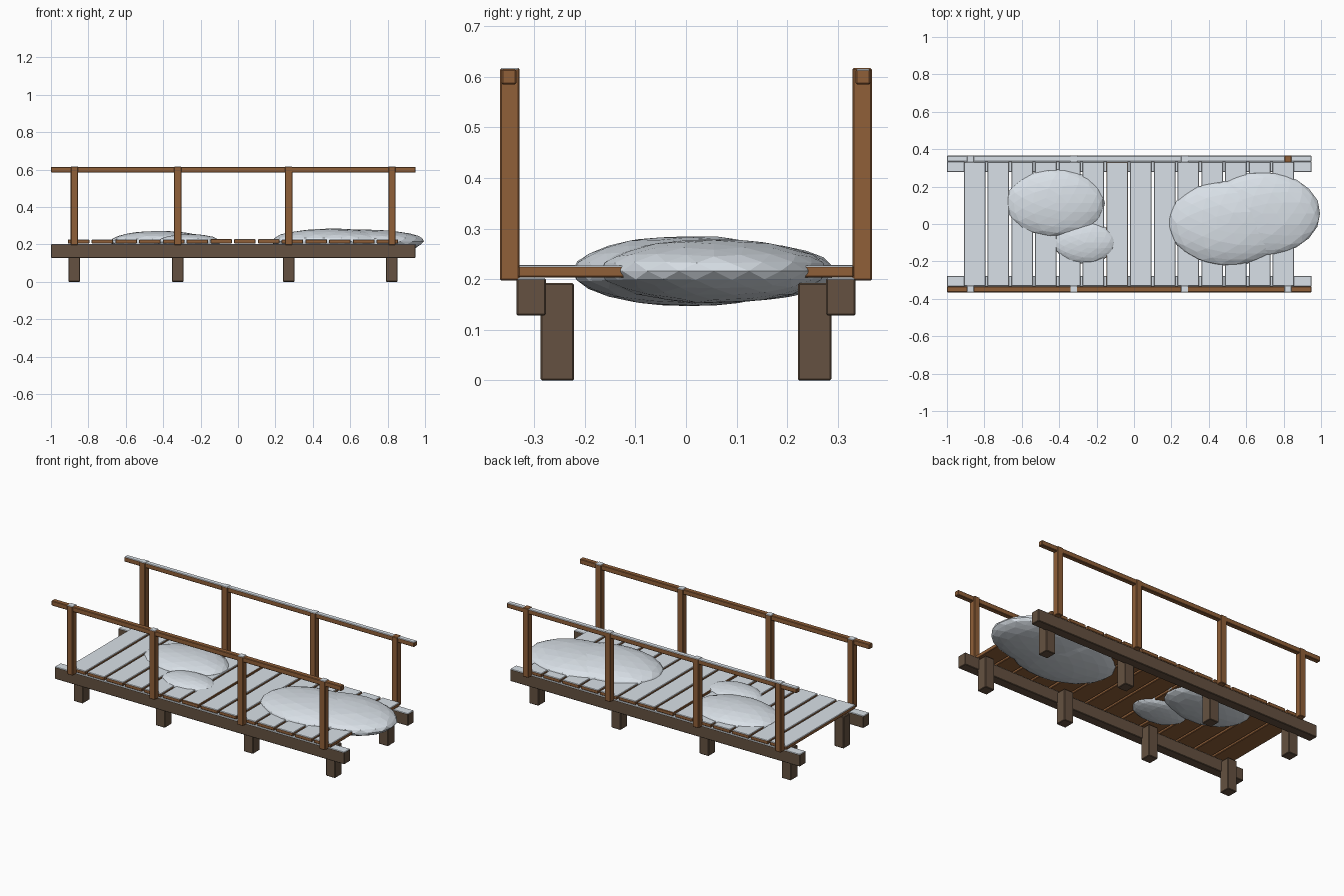
import bpy, bmesh, random
from mathutils import Vector

random.seed(4)
cube = bpy.data.objects.get("Cube")
if cube:
    bpy.data.objects.remove(cube, do_unlink=True)


def material(name, rgb):
    m = bpy.data.materials.new(name)
    m.use_nodes = True
    m.diffuse_color = (*rgb, 1)
    m.node_tree.nodes["Principled BSDF"].inputs["Base Color"].default_value = (*rgb, 1)
    return m


wood = material("warm_wood", (0.28, 0.115, 0.04))
dark = material("dark_wood", (0.13, 0.083, 0.052))
snow = material("snow", (0.78, 0.84, 0.90))


def finish(bm, name, mats):
    mesh = bpy.data.meshes.new(name)
    bm.to_mesh(mesh)
    bm.free()
    for m in mats:
        mesh.materials.append(m)
    obj = bpy.data.objects.new(name, mesh)
    bpy.context.collection.objects.link(obj)
    return obj


def timber(name, center, size, mat, snow_from=0.6, bevel=0.003):
    """Chamfered box; faces whose normal rises above snow_from are snowy."""
    bm = bmesh.new()
    bmesh.ops.create_cube(bm, size=1)
    bmesh.ops.scale(bm, vec=size, verts=bm.verts)
    bmesh.ops.bevel(bm, geom=bm.edges[:], offset=bevel, segments=1,
                    affect='EDGES', profile=0.5)
    bmesh.ops.translate(bm, vec=center, verts=bm.verts)
    bm.normal_update()
    for f in bm.faces:
        f.material_index = 1 if f.normal.z > snow_from else 0
    return finish(bm, name, [mat, snow])


BARE = 2
post_x = (-0.875, -0.322, 0.271, 0.823)

# Beams, legs, posts and handrails on both sides
for side, s in (("front", -1), ("back", 1)):
    timber(f"{side}_beam", (-0.025, s * 0.306, 0.165), (1.95, 0.058, 0.074), dark)
    timber(f"{side}_handrail", (-0.025, s * 0.35, 0.6), (1.95, 0.03, 0.03), wood,
           BARE if s < 0 else 0.6)
    for i, x in enumerate(post_x):
        timber(f"{side}_leg_{i + 1}", (x, s * 0.254, 0.096), (0.062, 0.066, 0.192), dark, BARE)
        bare = s > 0 and i == 3
        timber(f"{side}_post_{i + 1}", (x, s * 0.348, 0.407), (0.039, 0.039, 0.42), wood,
               BARE if bare else 0.6)

# Deck planks, one with bare chamfers around its snow
for i in range(14):
    x = -0.852 + i * 0.127
    timber(f"deck_plank_{i + 1}", (x, 0, 0.216 + random.uniform(-0.001, 0.001)),
           (0.115, 0.664, 0.023), wood, 0.9 if i == 6 else 0.6)


def drift(name, center, radii):
    """Faceted flattened mound with a slightly lumpy surface."""
    bm = bmesh.new()
    bmesh.ops.create_icosphere(bm, subdivisions=3, radius=1)
    for v in bm.verts:
        v.co *= random.uniform(0.98, 1.01)
        v.co = Vector(c + p * r for c, p, r in zip(center, v.co, radii))
    return finish(bm, name, [snow])


# Snow drifts
drift("large_drift_inner", (0.505, 0.005, 0.216), (0.325, 0.23, 0.07))
drift("large_drift_outer", (0.685, 0.055, 0.216), (0.312, 0.225, 0.064))
drift("small_drift_back", (-0.42, 0.112, 0.214), (0.265, 0.183, 0.058))
drift("small_drift_front", (-0.262, -0.1, 0.212), (0.17, 0.113, 0.043))
